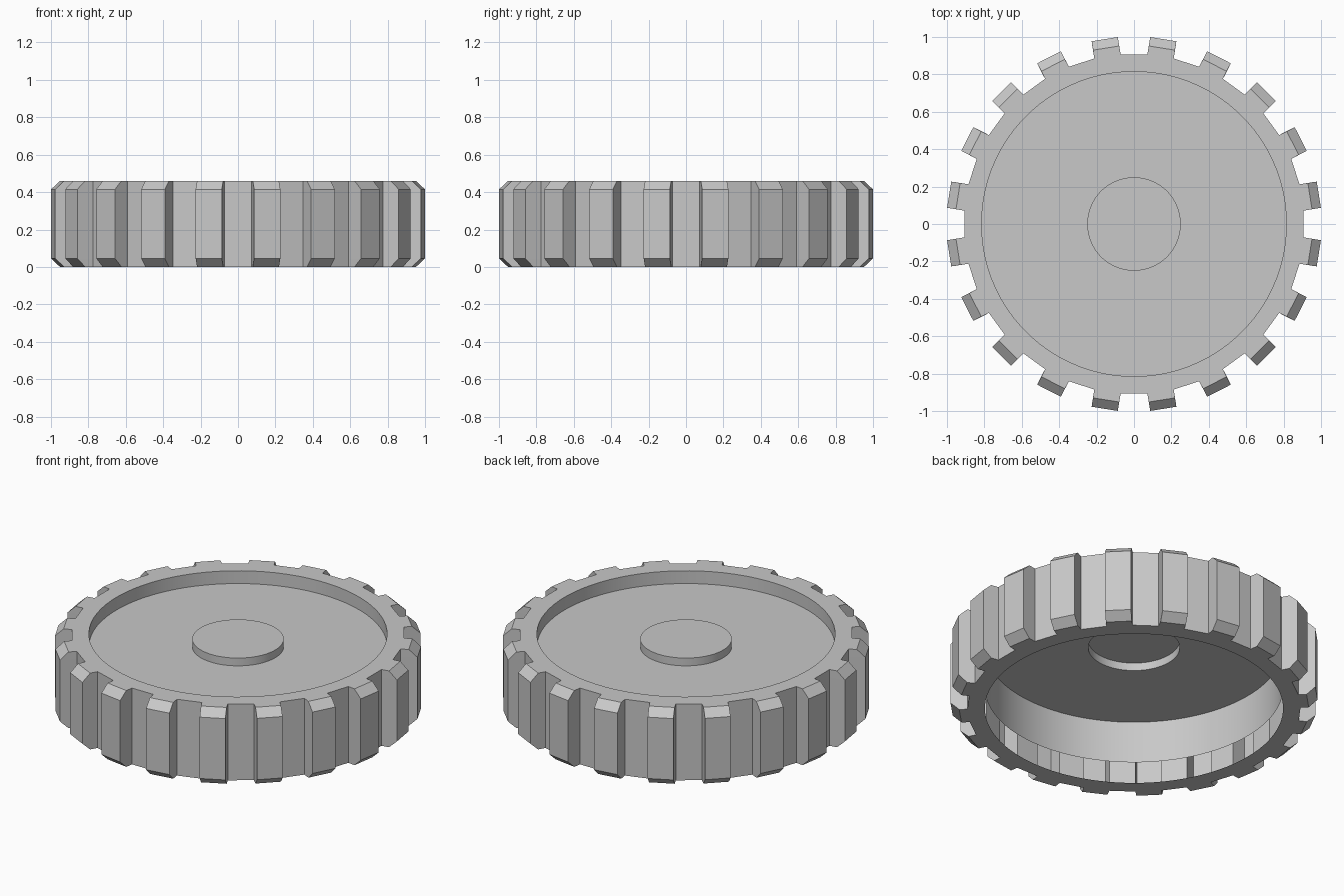
import bpy, bmesh
from math import cos, sin, pi, radians

cube = bpy.data.objects.get("Cube")
if cube:
    bpy.data.objects.remove(cube, do_unlink=True)

TEETH = 20
STEP = 2 * pi / TEETH
SEGS = TEETH * 4
HEIGHT = 0.46
RIM_R = 0.815
ROOT_R = 0.91

metal = bpy.data.materials.new("light grey")
metal.use_nodes = True
grey = (0.58, 0.58, 0.58, 1)
metal.diffuse_color = grey
metal.node_tree.nodes["Principled BSDF"].inputs["Base Color"].default_value = grey


def ring(bm, r, z):
    """Circle of vertices matching the count of the toothed outline."""
    return [bm.verts.new((r * cos(a), r * sin(a), z))
            for a in ((i + 0.5) * 2 * pi / SEGS for i in range(SEGS))]


def toothed_ring(bm, tip_r, tip_half, z):
    """Outline of the gear: root, tip, tip, root for each tooth."""
    root_half = radians(4.5)
    verts = []
    for i in range(TEETH):
        mid = (i + 0.5) * STEP
        for r, off in ((ROOT_R, -root_half), (tip_r, -tip_half),
                       (tip_r, tip_half), (ROOT_R, root_half)):
            verts.append(bm.verts.new((r * cos(mid + off), r * sin(mid + off), z)))
    return verts


def bridge(bm, low, high):
    n = len(low)
    for i in range(n):
        j = (i + 1) % n
        bm.faces.new((low[i], low[j], high[j], high[i]))


def finish(bm, name, smooth=False):
    mesh = bpy.data.meshes.new(name)
    bm.to_mesh(mesh)
    bm.free()
    mesh.materials.append(metal)
    obj = bpy.data.objects.new(name, mesh)
    bpy.context.collection.objects.link(obj)
    if smooth:
        bpy.ops.object.select_all(action='DESELECT')
        obj.select_set(True)
        bpy.context.view_layer.objects.active = obj
        bpy.ops.object.shade_smooth_by_angle(angle=radians(30))
    return obj


# Toothed shell with chamfered tips and flat rims at top and bottom
bm = bmesh.new()
tip, edge = radians(4.05), radians(4.25)
loops = [ring(bm, RIM_R, 0),
         toothed_ring(bm, 0.955, edge, 0),
         toothed_ring(bm, 1.003, tip, 0.045),
         toothed_ring(bm, 1.003, tip, HEIGHT - 0.045),
         toothed_ring(bm, 0.955, edge, HEIGHT),
         ring(bm, RIM_R, HEIGHT)]
for low, high in zip(loops, loops[1:]):
    bridge(bm, low, high)
finish(bm, "toothed_rim")

# Inner wall, open below
bm = bmesh.new()
bridge(bm, ring(bm, RIM_R, HEIGHT), ring(bm, RIM_R, 0.13))
finish(bm, "inner_wall", smooth=True)

# Recessed web with a raised hub, hollow underneath
bm = bmesh.new()
loops = [ring(bm, r, z) for r, z in ((RIM_R, 0.383), (0.25, 0.383), (0.25, 0.43))]
for low, high in zip(loops, loops[1:]):
    bridge(bm, low, high)
bm.faces.new(loops[-1])
finish(bm, "web_and_hub", smooth=True)
